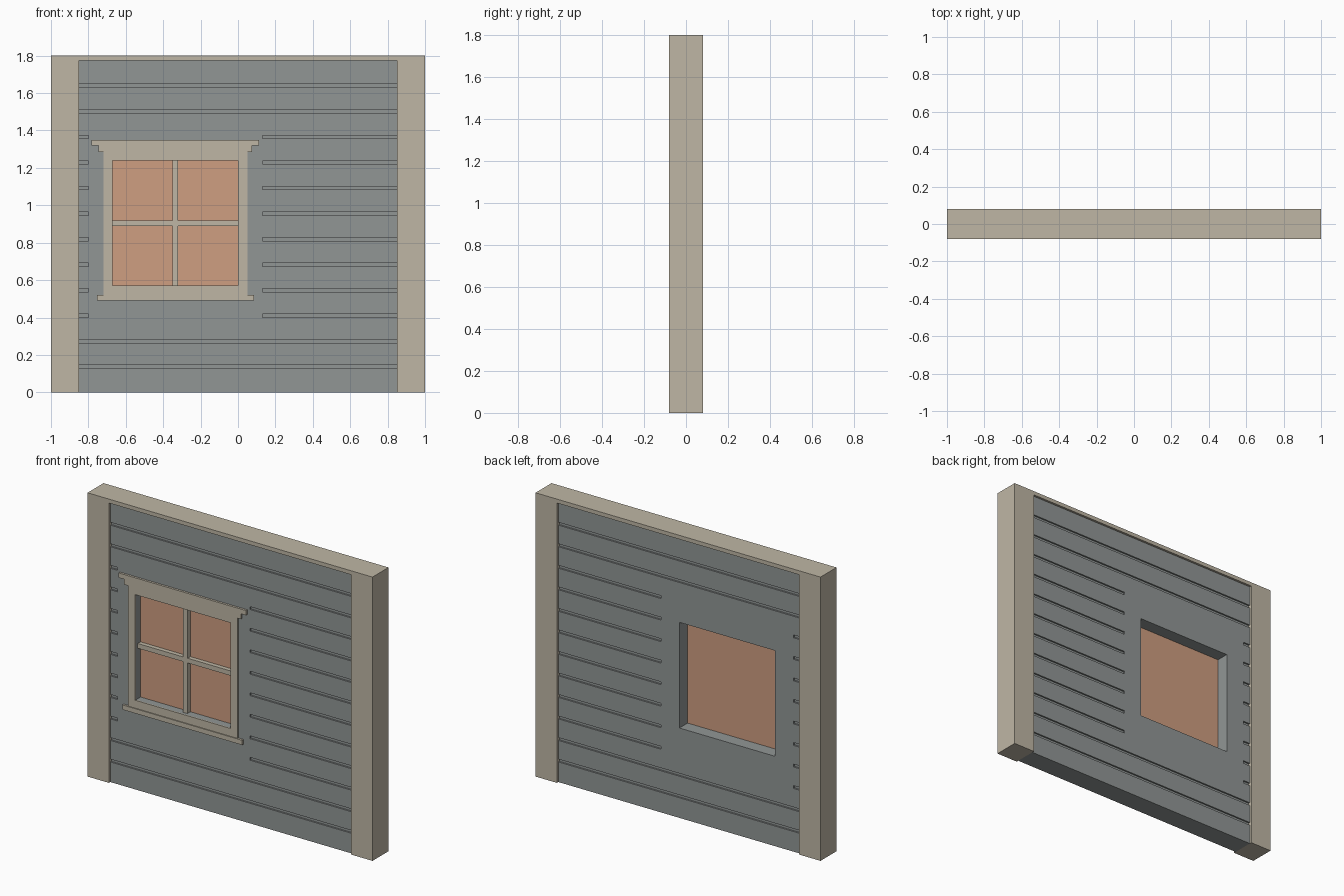
import bpy, bmesh

if "Cube" in bpy.data.objects:
    bpy.data.objects.remove(bpy.data.objects["Cube"])


def material(name, rgb):
    m = bpy.data.materials.new(name)
    m.diffuse_color = (*rgb, 1)
    m.use_nodes = True
    m.node_tree.nodes["Principled BSDF"].inputs["Base Color"].default_value = m.diffuse_color
    return m


TRIM = material("beige trim", (0.52, 0.47, 0.375))
SIDING = material("grey siding", (0.285, 0.307, 0.302))
GLASS = material("orange glass", (0.62, 0.342, 0.218))


def boxes(name, mat, *spans):
    """One object made of boxes, each given as (x0, x1, y0, y1, z0, z1)."""
    bm = bmesh.new()
    for x0, x1, y0, y1, z0, z1 in spans:
        for v in bmesh.ops.create_cube(bm, size=1)["verts"]:
            v.co = (x0 if v.co.x < 0 else x1,
                    y0 if v.co.y < 0 else y1,
                    z0 if v.co.z < 0 else z1)
    me = bpy.data.meshes.new(name)
    bm.to_mesh(me)
    bm.free()
    me.materials.append(mat)
    ob = bpy.data.objects.new(name, me)
    bpy.context.collection.objects.link(ob)
    return ob


D = 0.08            # half depth of posts and cap
W = 0.066           # half depth of the siding wall
TOP = 1.775
X0, X1, Z0, Z1 = -0.67, 0.0, 0.57, 1.24     # window opening
CX, CZ = (X0 + X1) / 2, (Z0 + Z1) / 2

# Corner posts and top cap
for side, a, b in (("left", -1, -0.85), ("right", 0.85, 1)):
    boxes(side + "_post", TRIM, (a, b, -D, D, 0, TOP))
boxes("top_cap", TRIM, (-1, 1, -D, D, TOP, 1.8))

# Siding wall with window hole and plank grooves on both sides
wall = boxes("siding_wall", SIDING, (-0.85, 0.85, -W, W, 0, TOP))
cuts = [(X0, X1, -0.2, 0.2, Z0, Z1)]
step, half, depth = TOP / 13, 0.009, 0.01
for k in range(1, 13):
    z = k * step
    runs = [(-0.9, -0.8), (0.13, 0.9)] if 3 <= k <= 10 else [(-0.9, 0.9)]
    for a, b in runs:
        for y0, y1 in ((-0.1, -W + depth), (W - depth, 0.1)):
            cuts.append((a, b, y0, y1, z - half, z + half))
cutter = boxes("wall_cutter", SIDING, *cuts)
cutter.hide_render = True
mod = wall.modifiers.new("cuts", "BOOLEAN")
mod.operation = "DIFFERENCE"
mod.solver = "EXACT"
mod.object = cutter
bpy.context.view_layer.objects.active = wall
bpy.ops.object.modifier_apply(modifier=mod.name)
bpy.data.objects.remove(cutter)

# Window pane and glazing bars
boxes("window_pane", GLASS, (X0, X1, -0.02, -0.016, Z0, Z1))
boxes("vertical_bar", TRIM, (CX - 0.015, CX + 0.015, -0.05, -0.019, Z0, Z1))
boxes("horizontal_bar", TRIM,
      (X0, CX - 0.015, -0.048, -0.019, CZ - 0.015, CZ + 0.015),
      (CX + 0.015, X1, -0.048, -0.019, CZ - 0.015, CZ + 0.015))

# Window casing, sill and stepped head
boxes("window_casing", TRIM,
      (X0 - 0.05, X0, -0.074, -W, 0.52, 1.285),
      (X1, X1 + 0.05, -0.074, -W, 0.52, 1.285),
      (X0, X1, -0.074, -W, 0.52, Z0),
      (X0, X1, -0.074, -W, Z1, 1.285))
boxes("window_sill", TRIM, (CX - 0.42, CX + 0.42, -D, -W, 0.49, 0.52))
boxes("window_head_lower", TRIM, (CX - 0.41, CX + 0.41, -0.077, -W, 1.285, 1.32))
boxes("window_head_upper", TRIM, (CX - 0.447, CX + 0.447, -D, -W, 1.32, 1.35))
